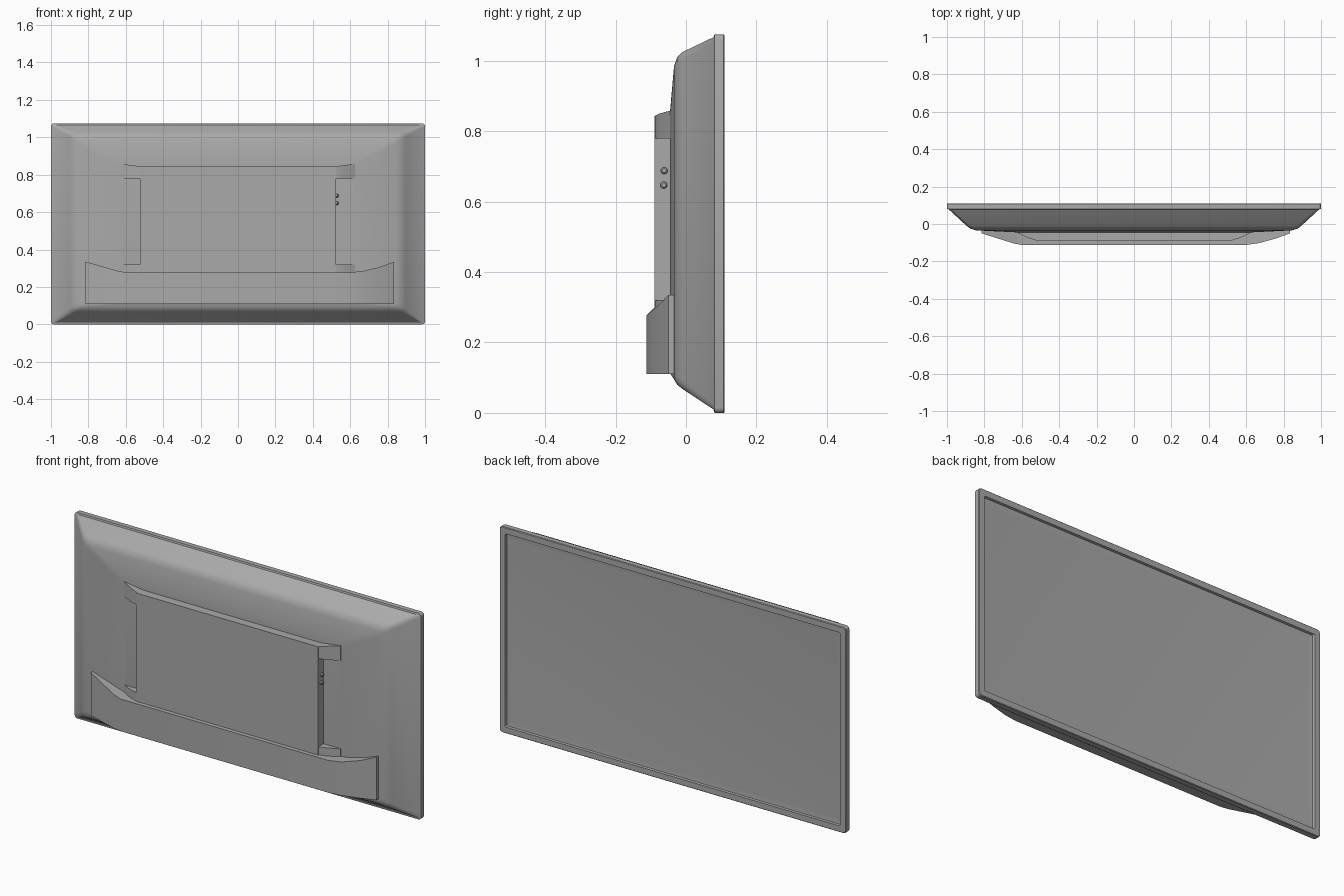
import bpy, bmesh, math

cube = bpy.data.objects.get("Cube")
if cube:
    bpy.data.objects.remove(cube, do_unlink=True)

grey = bpy.data.materials.new("mid_grey")
grey.use_nodes = True
COLOUR = (0.4, 0.4, 0.4, 1)
grey.diffuse_color = COLOUR
grey.node_tree.nodes["Principled BSDF"].inputs["Base Color"].default_value = COLOUR


def rounded_ring(hx, z0, z1, y, r):
    """Rounded rectangle in the xz plane at depth y."""
    pts = []
    corners = [(hx - r, z1 - r), (r - hx, z1 - r), (r - hx, z0 + r), (hx - r, z0 + r)]
    for i, (cx, cz) in enumerate(corners):
        for k in range(4):
            a = math.radians(90 * i + 30 * k)
            pts.append((cx + r * math.cos(a), y, cz + r * math.sin(a)))
    return pts


def loft(name, rings, caps=(True, True), angle=30):
    """Skin a row of equal-sized rings."""
    bm = bmesh.new()
    loops = [[bm.verts.new(p) for p in ring] for ring in rings]
    n = len(loops[0])
    for a, b in zip(loops, loops[1:]):
        for i in range(n):
            j = (i + 1) % n
            bm.faces.new((a[i], a[j], b[j], b[i]))
    if caps[0]:
        bm.faces.new(loops[0])
    if caps[1]:
        bm.faces.new(loops[-1][::-1])
    bmesh.ops.recalc_face_normals(bm, faces=bm.faces)
    mesh = bpy.data.meshes.new(name)
    bm.to_mesh(mesh)
    bm.free()
    mesh.materials.append(grey)
    ob = bpy.data.objects.new(name, mesh)
    bpy.context.collection.objects.link(ob)
    bpy.ops.object.select_all(action='DESELECT')
    ob.select_set(True)
    bpy.context.view_layer.objects.active = ob
    bpy.ops.object.shade_smooth_by_angle(angle=math.radians(angle))
    return ob


def raised_band(name, stations, back=-0.03):
    """Solid swept along x; each station is x, front y, bottom z, top z."""
    return loft(name, [[(x, y, lo), (x, y, hi), (x, back, hi), (x, back, lo)]
                       for x, y, lo, hi in stations])


# Housing: screen recess, bezel, rim and sloping shell in one skin
TOP = 1.075
housing = [
    (0.945, 0.055, TOP - 0.055, 0.096, 0.005),
    (0.965, 0.035, TOP - 0.035, 0.098, 0.005),
    (0.967, 0.033, TOP - 0.033, 0.11, 0.005),
    (0.997, 0.003, TOP - 0.003, 0.11, 0.012),
    (1.0, 0.0, TOP, 0.107, 0.015),
    (1.0, 0.0, TOP, 0.081, 0.015),
    (0.99, 0.01, TOP - 0.008, 0.078, 0.015),
    (0.895, 0.068, 1.025, -0.01, 0.025),
    (0.875, 0.08, 1.01, -0.025, 0.025),
    (0.845, 0.095, 0.985, -0.034, 0.025),
    (0.62, 0.112, 0.86, -0.045, 0.02),
]
loft("housing", [rounded_ring(*h) for h in housing], angle=32)

# Raised back panel with flared bands above and below the side recesses
raised_band("back_panel", [(s * 0.525, -0.09, 0.27, 0.842) for s in (-1, 1)])


def flared(name, lo, hi, lift):
    half = [(0.625, -0.046, lift), (0.565, -0.075, lift * 0.5), (0.515, -0.09, 0)]
    left = [(-x, y, lo, hi + up) for x, y, up in half]
    right = [(x, y, lo, hi + up) for x, y, up in reversed(half)]
    raised_band(name, left + right)


flared("upper_band", 0.78, 0.843, 0.015)
flared("lower_band", 0.25, 0.32, 0)

# Bottom cover, swept back and up at both ends
raised_band("bottom_cover", [
    (-0.815, -0.05, 0.11, 0.335), (-0.64, -0.105, 0.11, 0.285),
    (-0.6, -0.112, 0.11, 0.278), (0.6, -0.112, 0.11, 0.278),
    (0.67, -0.102, 0.11, 0.285), (0.76, -0.077, 0.11, 0.307),
    (0.835, -0.05, 0.11, 0.335)])

# Round sockets on the side wall
for name, y, z in (("upper_socket", -0.062, 0.688), ("lower_socket", -0.063, 0.647)):
    rings = []
    for x, r in ((0.52, 0.01), (0.532, 0.01), (0.536, 0.006)):
        rings.append([(x, y + r * math.cos(a), z + r * math.sin(a))
                      for a in (math.tau * k / 12 for k in range(12))])
    loft(name, rings)
